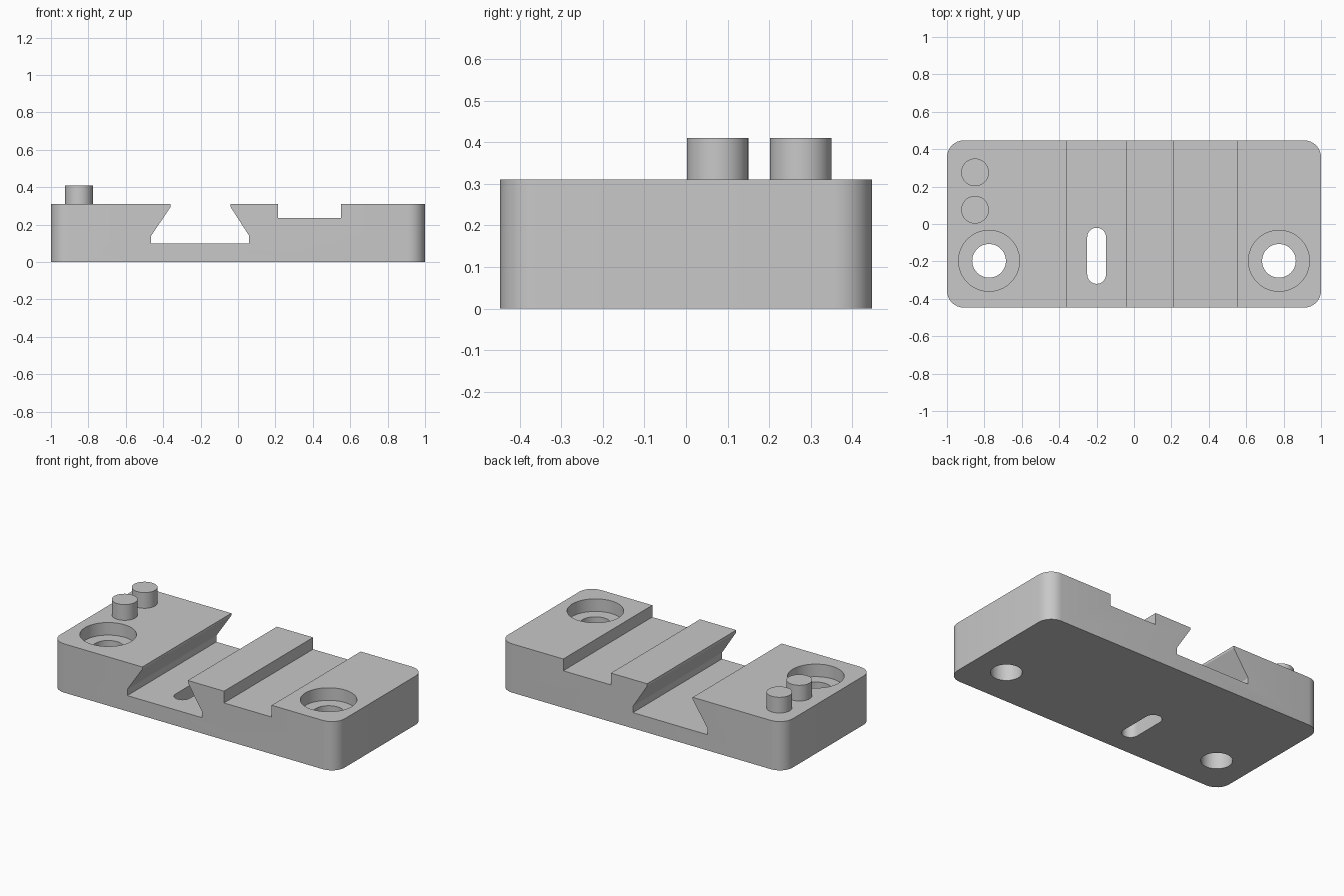
import bpy
import bmesh
from math import sin, cos, pi, radians
from mathutils import Vector

cube = bpy.data.objects.get("Cube")
if cube:
    bpy.data.objects.remove(cube, do_unlink=True)

grey = bpy.data.materials.new("plain grey")
grey.use_nodes = True
grey.diffuse_color = (0.58, 0.58, 0.58, 1)
grey.node_tree.nodes["Principled BSDF"].inputs["Base Color"].default_value = grey.diffuse_color

HEIGHT = 0.31
HALF_DEPTH = 0.447


def prism(name, points, offset):
    """Extrude a closed outline of 3D points along an offset."""
    bm = bmesh.new()
    face = bm.faces.new([bm.verts.new(p) for p in points])
    result = bmesh.ops.extrude_face_region(bm, geom=[face], use_keep_orig=True)
    moved = [v for v in result["geom"] if isinstance(v, bmesh.types.BMVert)]
    bmesh.ops.translate(bm, verts=moved, vec=Vector(offset))
    bmesh.ops.recalc_face_normals(bm, faces=bm.faces)
    mesh = bpy.data.meshes.new(name)
    bm.to_mesh(mesh)
    bm.free()
    mesh.materials.append(grey)
    obj = bpy.data.objects.new(name, mesh)
    bpy.context.collection.objects.link(obj)
    return obj


def rounded(name, x, y, half_x, half_y, radius, z0, z1, steps=8):
    """Upright prism with rounded corners; also makes cylinders and slots."""
    points = []
    for corner, (sx, sy) in enumerate([(1, 1), (-1, 1), (-1, -1), (1, -1)]):
        for i in range(steps + 1):
            a = (corner + i / steps) * pi / 2
            p = (x + sx * (half_x - radius) + radius * cos(a),
                 y + sy * (half_y - radius) + radius * sin(a), z0)
            if not points or (Vector(p) - Vector(points[-1])).length > 1e-5:
                points.append(p)
    if (Vector(points[0]) - Vector(points[-1])).length < 1e-5:
        points.pop()
    return prism(name, points, (0, 0, z1 - z0))


def cylinder(name, x, y, radius, z0, z1):
    return rounded(name, x, y, radius, radius, radius, z0, z1, 12)


def channel(name, profile):
    """Cutter running front to back with an (x, z) cross-section."""
    return prism(name, [(x, -1, z) for x, z in profile], (0, 2, 0))


def activate(obj):
    bpy.ops.object.select_all(action="DESELECT")
    obj.select_set(True)
    bpy.context.view_layer.objects.active = obj


# Rounded base block
base = rounded("base_block", 0, 0, 1, HALF_DEPTH, 0.09, 0, HEIGHT)

# Dovetail channel and shallow square channel
cutters = [
    channel("dovetail_cutter", [(-0.36, 0.5), (-0.36, 0.295), (-0.465, 0.14), (-0.465, 0.1),
                                (0.06, 0.1), (0.06, 0.14), (-0.04, 0.295), (-0.04, 0.5)]),
    channel("groove_cutter", [(0.215, 0.5), (0.215, 0.235), (0.55, 0.235), (0.55, 0.5)]),
    # Slot through the dovetail floor
    rounded("slot_cutter", -0.2, -0.17, 0.05, 0.15, 0.05, -0.1, 0.2),
]
# Counterbored screw holes
for x in (-0.775, 0.775):
    cutters.append(cylinder("bore_cutter", x, -0.197, 0.163, HEIGHT - 0.08, 0.5))
    cutters.append(cylinder("hole_cutter", x, -0.197, 0.09, -0.1, 0.4))

activate(base)
for cutter in cutters:
    cutter.hide_render = True
    mod = base.modifiers.new("cut", "BOOLEAN")
    mod.operation = "DIFFERENCE"
    mod.solver = "EXACT"
    mod.object = cutter
    bpy.ops.object.modifier_apply(modifier=mod.name)
for cutter in cutters:
    bpy.data.objects.remove(cutter, do_unlink=True)

# Two locating pins
pins = [cylinder(name, -0.85, y, 0.074, HEIGHT - 0.02, 0.41)
        for name, y in (("front_pin", 0.076), ("back_pin", 0.276))]

for obj in [base] + pins:
    activate(obj)
    bpy.ops.object.shade_smooth_by_angle(angle=radians(30))
